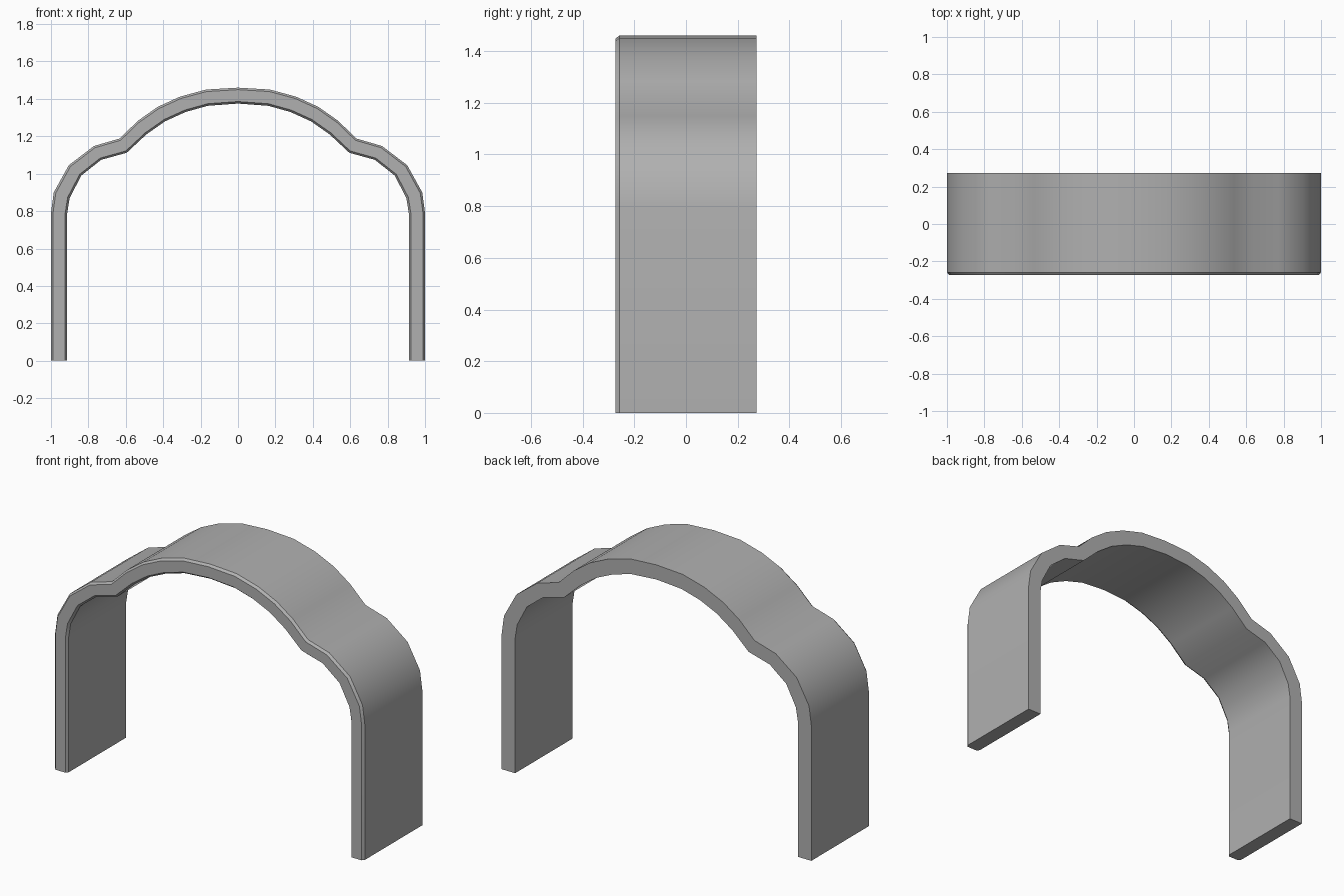
import bpy, bmesh, math
from mathutils import Vector

if "Cube" in bpy.data.objects:
    bpy.data.objects.remove(bpy.data.objects["Cube"])

# Right half of the arch, foot to crown: (outer x, z), (inner x, z)
HALF = [
    ((1.0, 0.0), (0.913, 0.0)),
    ((1.0, 0.79), (0.913, 0.79)),
    ((0.985, 0.90), (0.90, 0.87)),
    ((0.905, 1.045), (0.838, 0.99)),
    ((0.77, 1.148), (0.732, 1.074)),
    ((0.633, 1.188), (0.595, 1.112)),
    ((0.535, 1.283), (0.49, 1.21)),
    ((0.43, 1.357), (0.39, 1.28)),
    ((0.31, 1.412), (0.28, 1.33)),
    ((0.17, 1.45), (0.162, 1.363)),
    ((0.0, 1.46), (0.0, 1.375)),
]
DEPTH, BEVEL, LIP, WALL = 0.272, 0.014, 0.011, 0.087


def mirror(pair):
    return tuple((-x, z) for x, z in pair)


profile = HALF + [mirror(p) for p in reversed(HALF[:-1])]

# Sweep a cross-section with chamfered front edges along the arch
bm = bmesh.new()
t = LIP / WALL
section = [(0, DEPTH), (0, -DEPTH + BEVEL), (t, -DEPTH),
           (1 - t, -DEPTH), (1, -DEPTH + BEVEL), (1, DEPTH)]
rings = []
for outer, inner in profile:
    o, i = Vector(outer), Vector(inner)
    ring = []
    for f, y in section:
        p = o.lerp(i, f)
        ring.append(bm.verts.new((p.x, y, p.y)))
    rings.append(ring)
n = len(section)
for a, b in zip(rings, rings[1:]):
    for k in range(n):
        m = (k + 1) % n
        bm.faces.new((a[k], a[m], b[m], b[k]))

# Feet
bm.faces.new(rings[0])
bm.faces.new(rings[-1])
bmesh.ops.recalc_face_normals(bm, faces=bm.faces)

mesh = bpy.data.meshes.new("arch_band")
bm.to_mesh(mesh)
bm.free()
arch = bpy.data.objects.new("arch_band", mesh)
bpy.context.collection.objects.link(arch)

# Mid-grey surface
grey = bpy.data.materials.new("dark_grey")
grey.diffuse_color = (0.435, 0.435, 0.435, 1)
grey.use_nodes = True
grey.node_tree.nodes["Principled BSDF"].inputs["Base Color"].default_value = grey.diffuse_color
mesh.materials.append(grey)

bpy.context.view_layer.objects.active = arch
arch.select_set(True)
bpy.ops.object.shade_smooth_by_angle(angle=math.radians(32))
